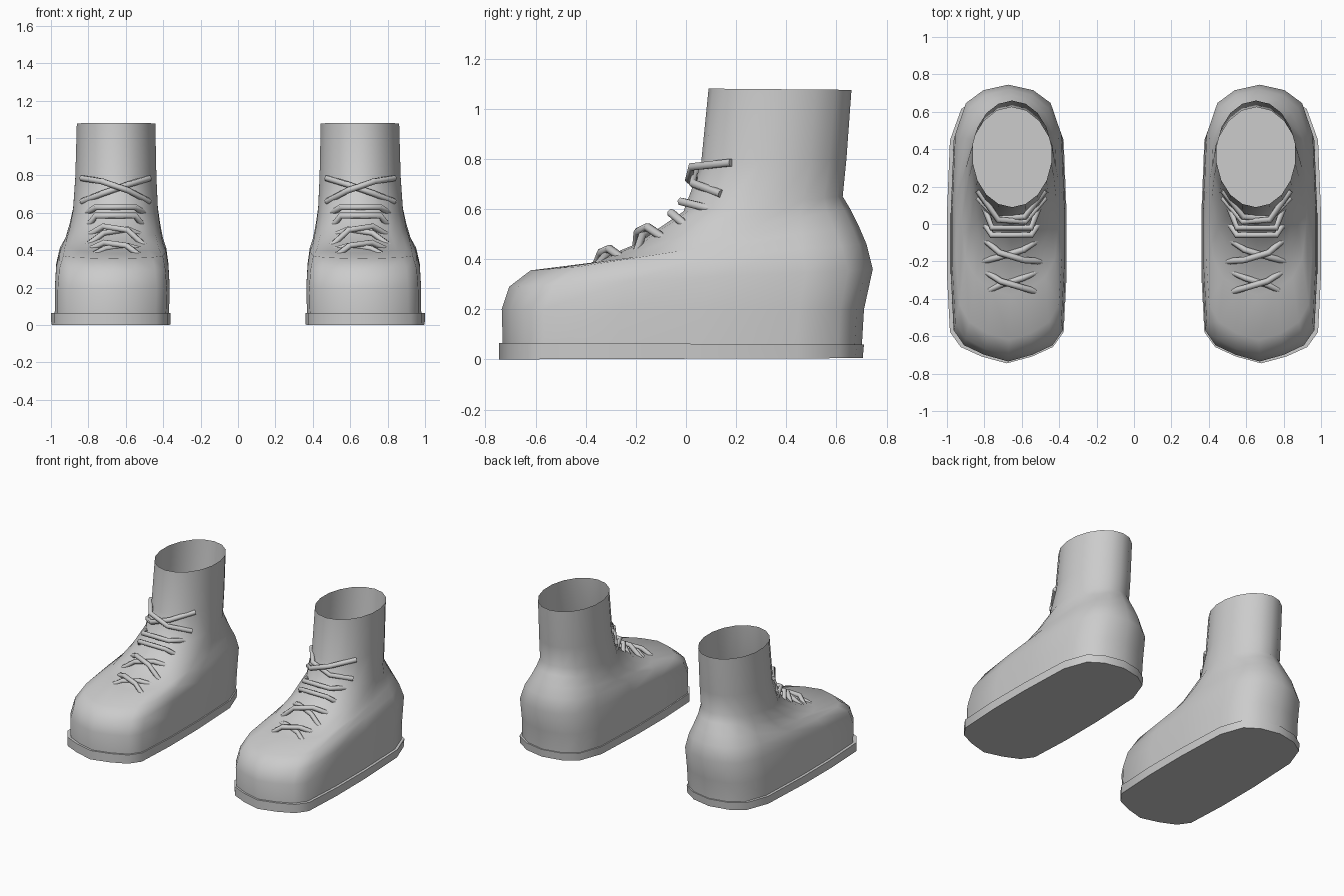
import bpy, bmesh, math
from mathutils import Vector

if "Cube" in bpy.data.objects:
    bpy.data.objects.remove(bpy.data.objects["Cube"])

grey = bpy.data.materials.new("plain grey")
grey.use_nodes = True
GREY = (0.6, 0.6, 0.6, 1)
grey.diffuse_color = GREY
grey.node_tree.nodes["Principled BSDF"].inputs["Base Color"].default_value = GREY

# Half outlines, toe to heel, in unit size: foot shape and leg ellipse
FOOT = [(0, -1), (.42, -.95), (.77, -.88), (.95, -.77), (1, -.35), (1, .1),
        (.95, .64), (.76, .87), (.45, .96), (0, 1)]
LEG = [(math.sin(math.radians(20 * i)), -math.cos(math.radians(20 * i))) for i in range(10)]


def ring(cx, half, front, back, blend):
    """Tilted closed section between a front and a back (y, z) point."""
    side = []
    for f, e in zip(FOOT, LEG):
        u = f[0] + (e[0] - f[0]) * blend
        t = (f[1] + (e[1] - f[1]) * blend + 1) / 2
        y, z = (a + (b - a) * t for a, b in zip(front, back))
        side.append((u * half, y, z))
    pts = side + [(-x, y, z) for x, y, z in reversed(side[1:-1])]
    return [(cx + x, y, z) for x, y, z in pts]


def loft(name, rings, sign, cap_top, angle):
    bm = bmesh.new()
    loops = [[bm.verts.new((sign * x, y, z)) for x, y, z in r] for r in rings]
    for a, b in zip(loops, loops[1:]):
        n = len(a)
        for i in range(n):
            bm.faces.new((a[i], a[(i + 1) % n], b[(i + 1) % n], b[i]))
    bm.faces.new(loops[0])
    if cap_top:
        bm.faces.new(loops[-1])
    bmesh.ops.recalc_face_normals(bm, faces=bm.faces)
    mesh = bpy.data.meshes.new(name)
    bm.to_mesh(mesh)
    bm.free()
    mesh.materials.append(grey)
    obj = bpy.data.objects.new(name, mesh)
    bpy.context.collection.objects.link(obj)
    bpy.ops.object.select_all(action='DESELECT')
    obj.select_set(True)
    bpy.context.view_layer.objects.active = obj
    bpy.ops.object.shade_smooth_by_angle(angle=math.radians(angle))


def lace(name, points, sign):
    curve = bpy.data.curves.new(name, 'CURVE')
    curve.dimensions = '3D'
    curve.bevel_depth = 0.017
    curve.bevel_resolution = 1
    curve.use_fill_caps = True
    spline = curve.splines.new('POLY')
    spline.points.add(len(points) - 1)
    for p, (x, y, z) in zip(spline.points, points):
        p.co = (sign * (0.655 + x), y, z, 1)
    curve.materials.append(grey)
    bpy.context.collection.objects.link(bpy.data.objects.new(name, curve))


# Boot sections: centre x, half width, front, back, blend from foot to leg
BODY = [(.675, .305, (-.73, .03), (.70, .03), 0),
        (.672, .307, (-.735, .20), (.71, .20), 0),
        (.672, .300, (-.705, .29), (.745, .36), .05),
        (.668, .285, (-.62, .355), (.72, .46), .2),
        (.662, .262, (-.38, .385), (.69, .53), .5),
        (.658, .245, (-.20, .46), (.655, .60), .8),
        (.655, .230, (-.01, .59), (.625, .65), 1),
        (.653, .220, (.06, .78), (.64, .80), 1),
        (.652, .213, (.09, 1.08), (.66, 1.075), 1)]
SOLE = [(.68, .318, (-.745, 0), (.705, .005), 0),
        (.68, .320, (-.745, .065), (.71, .06), 0)]

# Crossed laces: half width, upper end (y, z), middle, lower end
CROSSES = [(.18, (.18, .785), (.025, .735), (.14, .66)),
           (.16, (-.07, .47), (-.165, .51), (-.20, .42)),
           (.145, (-.25, .40), (-.315, .425), (-.365, .36))]
# Straight laces: half width, middle, ends
BARS = [(.15, (-.02, .63), (.10, .60)), (.15, (-.06, .585), (.01, .525))]

for side, sign in (("left", 1), ("right", -1)):
    loft(side + "_boot_upper", [ring(*s) for s in BODY], sign, False, 60)
    loft(side + "_boot_sole", [ring(*s) for s in SOLE], sign, True, 40)
    for i, (w, up, mid, low) in enumerate(CROSSES):
        for d in (1, -1):
            lift = .008 * d
            a, c = Vector((d * w, *up)), Vector((-d * w, *low))
            m = Vector((0, mid[0] - lift, mid[1] + lift))
            q = Vector((d * w * .4, 0, 0))
            slope = Vector((0, (up[0] - low[0]) * .15, (up[1] - low[1]) * .2))
            lace(f"{side}_crossed_lace_{i}", [a, m + q + slope, m - q - slope, c], sign)
    for i, (w, mid, end) in enumerate(BARS):
        lace(f"{side}_straight_lace_{i}",
             [(-w, *end), (-w * .7, *mid), (w * .7, *mid), (w, *end)], sign)
